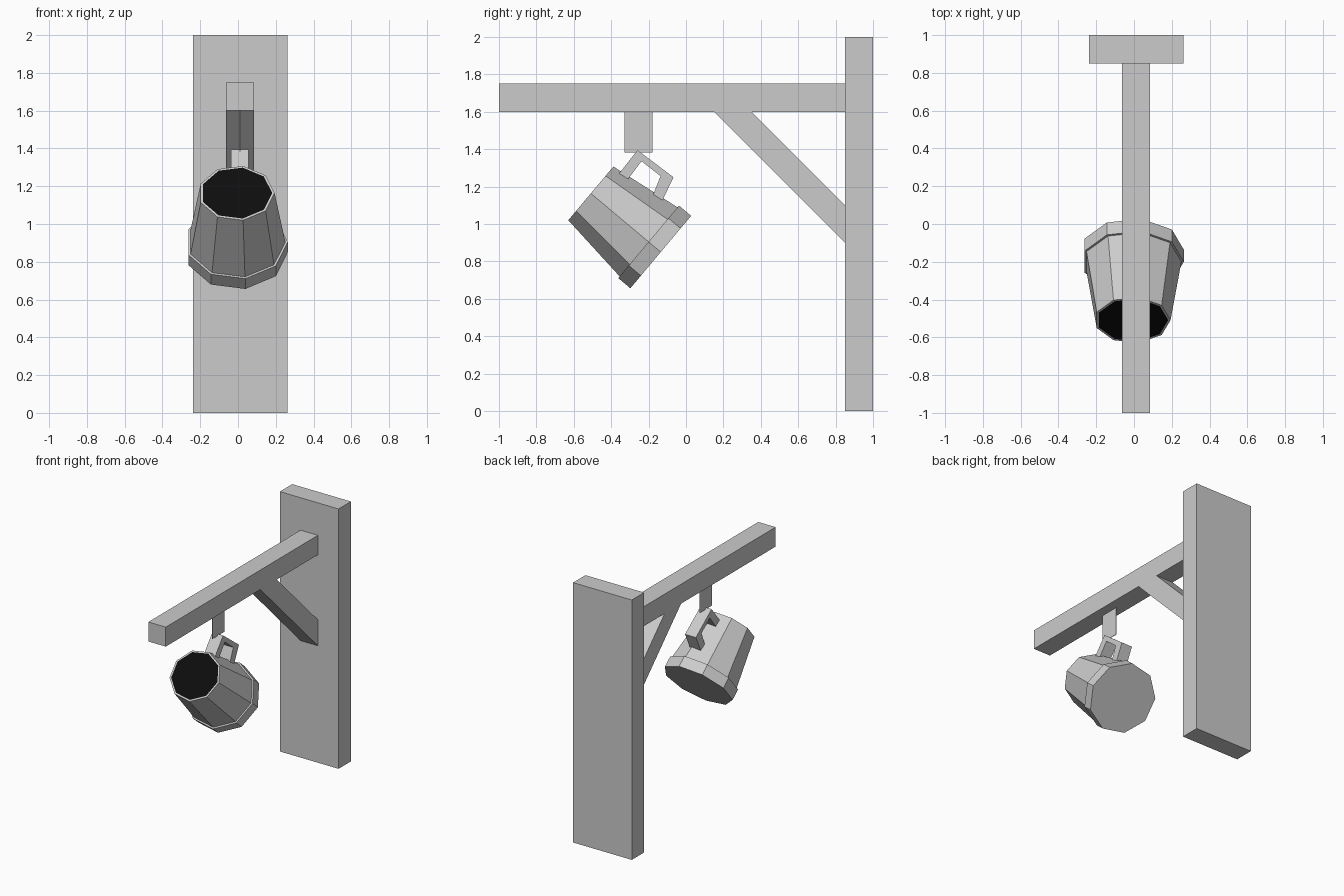
import bpy
import bmesh
from math import cos, sin, radians, tau
from mathutils import Vector

default = bpy.data.objects.get("Cube")
if default:
    bpy.data.objects.remove(default)


def material(name, value):
    mat = bpy.data.materials.new(name)
    mat.use_nodes = True
    color = (value, value, value, 1)
    mat.diffuse_color = color
    mat.node_tree.nodes["Principled BSDF"].inputs["Base Color"].default_value = color
    return mat


grey = material("light_grey", 0.6)
black = material("black", 0.004)


def finish(name, bm, mats):
    bmesh.ops.recalc_face_normals(bm, faces=bm.faces)
    mesh = bpy.data.meshes.new(name)
    bm.to_mesh(mesh)
    bm.free()
    for mat in mats:
        mesh.materials.append(mat)
    obj = bpy.data.objects.new(name, mesh)
    bpy.context.collection.objects.link(obj)
    return obj


def slab(name, profile, center_x, width):
    """Extrude a side outline of (y, z) points across x."""
    bm = bmesh.new()
    face = bm.faces.new([bm.verts.new((center_x - width / 2, y, z)) for y, z in profile])
    result = bmesh.ops.extrude_face_region(bm, geom=[face], use_keep_orig=True)
    moved = [v for v in result["geom"] if isinstance(v, bmesh.types.BMVert)]
    bmesh.ops.translate(bm, verts=moved, vec=(width, 0, 0))
    return finish(name, bm, [grey])


def rect(y0, y1, z0, z1):
    return [(y0, z0), (y1, z0), (y1, z1), (y0, z1)]


# Wooden bracket: post, beam, diagonal brace and thin hanger
MID = 0.011
slab("post", rect(0.85, 1, 0, 2), MID, 0.5)
slab("beam", rect(-1, 0.85, 1.6, 1.75), MID, 0.148)
slab("brace", [(0.15, 1.6), (0.35, 1.6), (0.85, 1.1), (0.85, 0.9)], MID, 0.148)
slab("hanger", rect(-0.33, -0.18, 1.383, 1.6), MID, 0.004)

# Tilted mug: nine-sided rings of (distance along axis, radius)
SIDES = 9
tilt = radians(40)
base = Vector((-0.008, -0.135, 0.85))
axis = Vector((0, -cos(tilt), sin(tilt)))
up = Vector((0, sin(tilt), cos(tilt)))
rings = [(0, 0.2716), (0.085, 0.2716), (0.085, 0.259), (0.488, 0.2015), (0.488, 0.189)]

bm = bmesh.new()
loops = []
for dist, radius in rings:
    loop = []
    for i in range(SIDES):
        a = tau * i / SIDES
        offset = Vector((radius * cos(a), 0, 0)) + up * (radius * 0.945 * sin(a))
        loop.append(bm.verts.new(base + axis * dist + offset))
    loops.append(loop)
for low, high in zip(loops, loops[1:]):
    for i in range(SIDES):
        j = (i + 1) % SIDES
        bm.faces.new((low[i], low[j], high[j], high[i]))
bm.faces.new(loops[0])
bm.faces.new(loops[-1]).material_index = 1  # dark mouth
finish("mug", bm, [grey, black])

# Handle: angular loop with its feet sunk into the mug
slab("mug_handle", [
    (-0.375, 1.248), (-0.259, 1.395), (-0.067, 1.25), (-0.133, 1.111),
    (-0.181, 1.143), (-0.136, 1.256), (-0.238, 1.336), (-0.32, 1.226),
], 0.009, 0.092)
